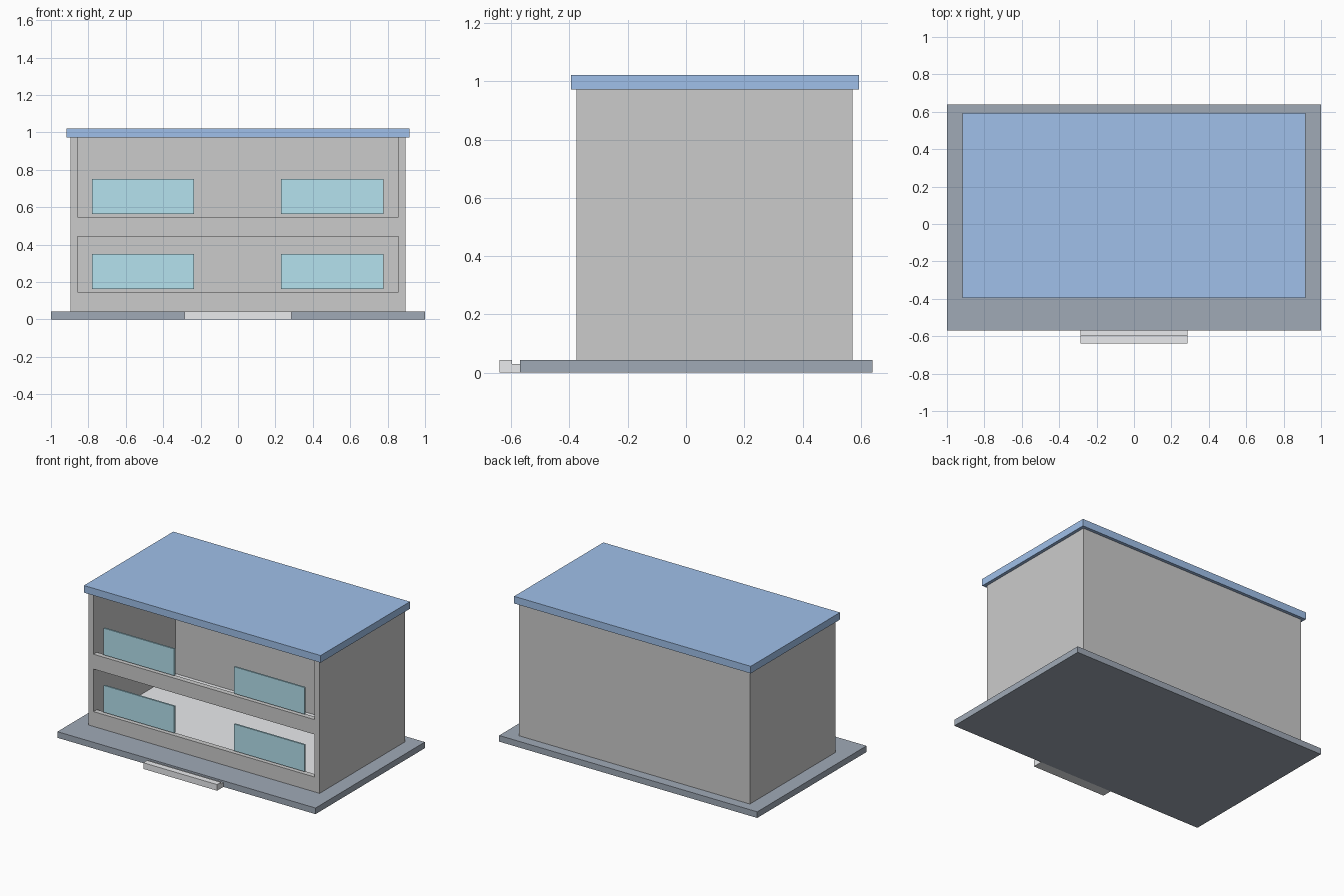
import bpy, bmesh
from mathutils import Vector

if "Cube" in bpy.data.objects:
    bpy.data.objects.remove(bpy.data.objects["Cube"])


def material(name, rgb):
    m = bpy.data.materials.new(name)
    m.diffuse_color = (*rgb, 1)
    m.use_nodes = True
    m.node_tree.nodes["Principled BSDF"].inputs["Base Color"].default_value = m.diffuse_color
    return m


BLUE = material("roof_blue", (0.35, 0.53, 0.82))
SLATE = material("base_slate", (0.35, 0.40, 0.47))
GLASS = material("window_glass", (0.46, 0.76, 0.86))
PALE = material("pale_stone", (0.82, 0.83, 0.85))


def extrude(name, points, vector, mat=None):
    """Extrude a closed 3D outline along a vector."""
    bm = bmesh.new()
    face = bm.faces.new([bm.verts.new(p) for p in points])
    res = bmesh.ops.extrude_face_region(bm, geom=[face], use_keep_orig=True)
    moved = [v for v in res["geom"] if isinstance(v, bmesh.types.BMVert)]
    bmesh.ops.translate(bm, verts=moved, vec=Vector(vector))
    bmesh.ops.recalc_face_normals(bm, faces=bm.faces)
    me = bpy.data.meshes.new(name)
    bm.to_mesh(me)
    bm.free()
    ob = bpy.data.objects.new(name, me)
    bpy.context.collection.objects.link(ob)
    if mat:
        me.materials.append(mat)
    return ob


def box(name, x, y, z, mat=None):
    outline = [(x[0], y[0], z[0]), (x[1], y[0], z[0]),
               (x[1], y[1], z[0]), (x[0], y[1], z[0])]
    return extrude(name, outline, (0, 0, z[1] - z[0]), mat)


BASE, TOP = 0.043, 0.972      # wall bottom and top
W, IN = 0.895, 0.857          # outer and inner half widths
F, B, T = -0.375, 0.571, 0.037  # front, back, wall thickness

# Ground slab and roof slab
box("base_slab", (-1, 1), (-0.57, 0.64), (0, BASE), SLATE)
box("roof", (-0.917, 0.917), (-0.395, 0.593), (TOP, 1.022), BLUE)

# Front step with a low tread behind its raised edge
step = [(-0.64, 0), (-0.57, 0), (-0.57, 0.03), (-0.597, 0.03),
        (-0.597, 0.043), (-0.64, 0.043)]
extrude("front_step", [(-0.286, y, z) for y, z in step], (0.572, 0, 0), PALE)

# U-shaped side and back walls
plan = [(-W, F), (-IN, F), (-IN, B - T), (IN, B - T),
        (IN, F), (W, F), (W, B), (-W, B)]
extrude("side_and_back_walls", [(x, y, BASE) for x, y in plan], (0, 0, TOP - BASE))

# Front wall bands leaving two long openings
for name, z in (("front_wall_lower_band", (BASE, 0.147)),
                ("front_wall_middle_band", (0.445, 0.549))):
    box(name, (-IN, IN), (F, F + T), z)

# Pale interior floor
box("interior_floor", (-IN, IN), (F + T, B - T), (BASE, 0.066), PALE)

# Four window panes
for floor, z in (("lower", (0.162, 0.35)), ("upper", (0.564, 0.751))):
    for side, x in (("left", (-0.78, -0.234)), ("right", (0.23, 0.777))):
        box(f"{floor}_{side}_window", x, (F + 0.003, F + 0.015), z, GLASS)
